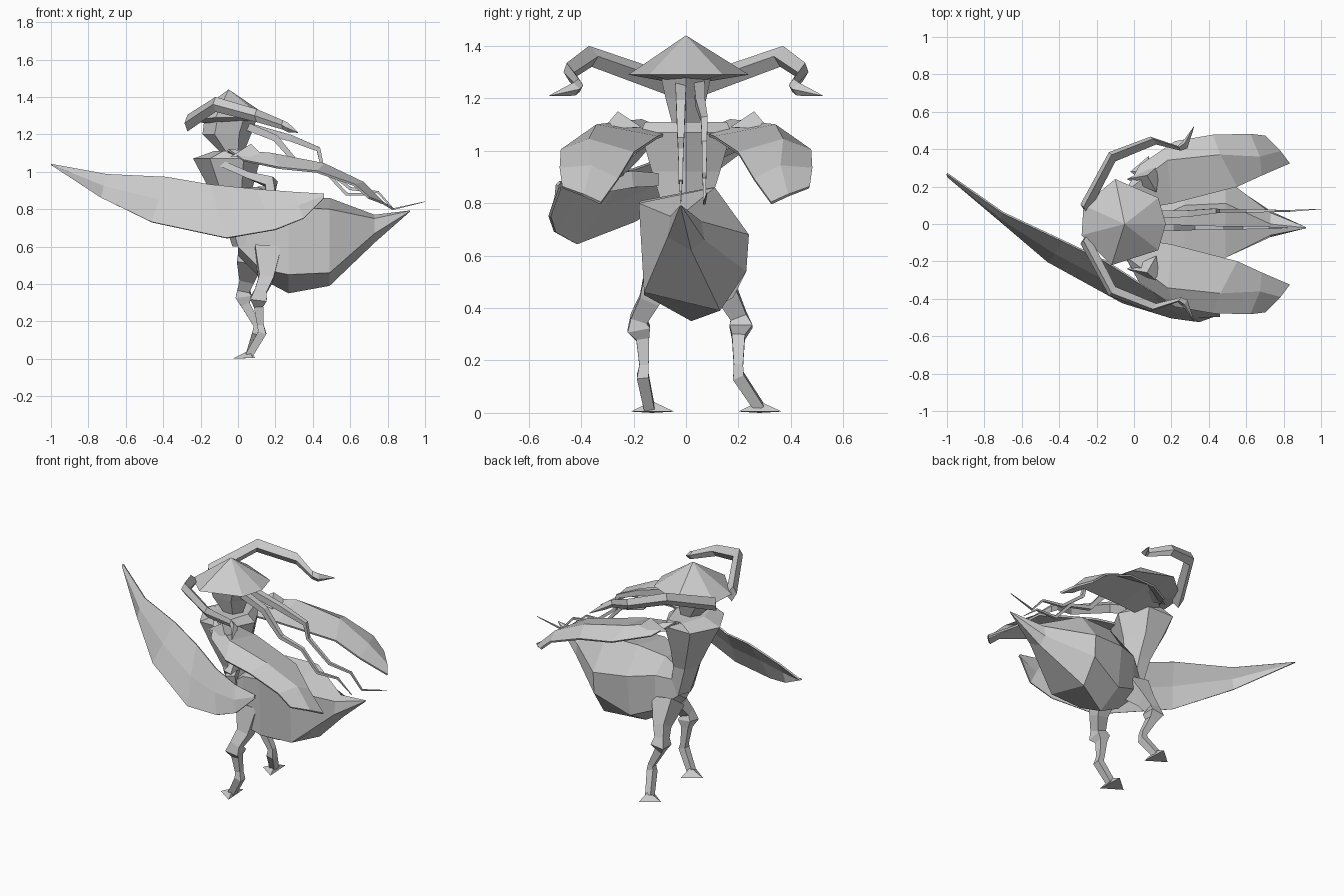
import bpy, bmesh, math
from mathutils import Vector as V


def mesh(name, verts, faces, thick=0):
    me = bpy.data.meshes.new(name)
    me.from_pydata([tuple(v) for v in verts], [], faces)
    bm = bmesh.new()
    bm.from_mesh(me)
    bmesh.ops.recalc_face_normals(bm, faces=bm.faces)
    bm.to_mesh(me)
    bm.free()
    ob = bpy.data.objects.new(name, me)
    bpy.context.collection.objects.link(ob)
    if thick:
        m = ob.modifiers.new("thickness", 'SOLIDIFY')
        m.thickness = thick
        m.offset = 0
    return ob


def loft(name, rings, closed=True, thick=0):
    n = len(rings[0])
    faces = []
    for i in range(len(rings) - 1):
        for j in range(n if closed else n - 1):
            k = (j + 1) % n
            faces.append((i*n + j, i*n + k, (i+1)*n + k, (i+1)*n + j))
    if closed:
        faces += [tuple(range(n)), tuple(range((len(rings)-1)*n, len(rings)*n))]
    return mesh(name, [p for r in rings for p in r], faces, thick)


def stack(name, levels, n=6):
    # horizontal rings: (centre x, z, radius x, radius y)
    return loft(name, [[V((cx + rx*math.cos(2*math.pi*i/n), ry*math.sin(2*math.pi*i/n), z))
                        for i in range(n)] for cx, z, rx, ry in levels])


def tube(name, path, radii, n=4):
    pts = [V(p) for p in path]
    rings = []
    for i, p in enumerate(pts):
        d = (pts[min(i+1, len(pts)-1)] - pts[max(i-1, 0)]).normalized()
        ref = V((0, 1, 0)) if abs(d.y) < .8 else V((1, 0, 0))
        a = d.cross(ref).normalized()
        b = d.cross(a)
        rings.append([p + radii[i]*(a*math.cos(2*math.pi*(k+.5)/n) + b*math.sin(2*math.pi*(k+.5)/n))
                      for k in range(n)])
    return loft(name, rings)


# Head and hood
stack("face", [(-.04, 1.28, .14, .11), (-.06, 1.2, .13, .09), (-.03, 1.1, .06, .06)])
rim = [(-.27, .1, 1.27), (-.28, -.06, 1.27), (-.12, -.22, 1.29), (.13, -.14, 1.29),
       (.17, 0, 1.29), (.13, .14, 1.29), (-.1, .24, 1.29)]
mesh("hood", rim + [(-.05, 0, 1.44), (-.06, 0, 1.25)],
     [(i, (i+1) % 7, t) for i in range(7) for t in (7, 8)])

# Torso
stack("torso", [(-.03, 1.11, .1, .18), (-.06, 1.07, .18, .2), (-.04, .92, .12, .15),
                (-.01, .78, .08, .1), (.03, .6, .06, .09)])

# Abdomen: rings of (x, y/z outline), slightly heavier on the left
outline = {
    .0: [(0, .55), (.07, .6), (.05, .68), (0, .7), (-.05, .68), (-.07, .6)],
    .12: [(0, .43), (.14, .5), (.14, .72), (.03, .8), (-.12, .77), (-.14, .48)],
    .27: [(.02, .35), (.18, .44), (.21, .7), (.1, .86), (-.17, .81), (-.16, .45)],
    .49: [(.13, .39), (.23, .54), (.24, .68), (.11, .86), (-.18, .8), (-.16, .46)],
    .73: [(.02, .62), (.07, .66), (.06, .73), (.0, .77), (-.06, .75), (-.07, .67)],
    .92: [(-.02, .787), (-.017, .789), (-.017, .791), (-.02, .793), (-.023, .791), (-.023, .789)]}
loft("abdomen", [[V((x, y, z)) for y, z in o] for x, o in outline.items()])

for s, side in ((1, "left"), (-1, "right")):
    # Curved horn, wide and flat at the front of the hood
    horn = [(-.27, .09, 1.26, .04, .045), (-.12, .37, 1.36, .035, .04), (.1, .455, 1.3, .03, .035),
            (.24, .41, 1.25, .018, .025), (.27, .43, 1.235, .025, .025), (.32, .52, 1.21, .002, .002)]
    loft("horn_" + side, [[V((x + w*.6, s*(y - w), z)), V((x, s*y, z + h)), V((x - w*.4, s*(y + w*.4), z)),
                           V((x, s*(y - w*.3), z - h))] for x, y, z, w, h in horn])
    # Wing case
    wing = [[(-.1, .06, 1.07), (-.05, .17, 1.115), (.03, .31, 1.06)],
            [(.2, .11, 1.05), (.18, .34, 1.095), (.22, .44, 1.02)],
            [(.55, .2, .99), (.46, .37, 1.04), (.42, .475, 1.0)],
            [(.68, .26, .89), (.67, .36, .94), (.62, .48, .93)],
            [(.83, .325, .8), (.78, .39, .83), (.7, .47, .86)]]
    loft("wing_" + side, [[(x, s*y, z) for x, y, z in r] for r in wing], False, .012)
    # Shoulder spike
    mesh("shoulder_spike_" + side, [(-.04, s*.24, 1.08), (.12, s*.17, 1.09), (.14, s*.32, 1.08),
                                    (.07, s*.26, 1.15)], [(0, 1, 3), (1, 2, 3), (2, 0, 3), (0, 1, 2)])

# Legs
for name, path, foot in (
        ("leg_right", [(.16, -.08, .58), (.15, -.14, .43), (.12, -.18, .36), (.11, -.18, .32), (.11, -.165, .28),
                       (.12, -.16, .18), (.13, -.165, .14), (.06, -.14, .02)], (.03, -.13)),
        ("leg_left", [(.07, .08, .55), (.05, .17, .43), (.03, .2, .37), (.03, .21, .33), (.04, .2, .29),
                      (.1, .2, .18), (.1, .2, .14), (.06, .28, .02)], (.04, .28))):
    tube(name, path, [.1, .055, .045, .062, .035, .025, .032, .028])
    fx, fy = foot
    mesh(name + "_foot", [(fx-.06, fy, 0), (fx+.04, fy+.085, .005), (fx+.05, fy-.08, .005), (fx+.03, fy, .045)],
         [(0, 1, 2), (0, 1, 3), (1, 2, 3), (2, 0, 3)])

# Arm holding the blade
tube("arm", [(-.1, -.14, 1.05), (.06, -.2, .98), (.18, -.26, .94), (.17, -.34, .88)],
     [.025, .025, .04, .035])
tube("hand", [(.06, -.12, .89), (.13, -.22, .89), (.2, -.36, .86)], [.035, .045, .04])

# Big curved blade
top = [(-1, .27, 1.04), (-.7, .06, .985), (-.38, -.09, .97), (-.15, -.2, .93),
       (.1, -.36, .905), (.3, -.45, .89), (.46, -.48, .88)]
bottom = [(-.995, .265, 1.035), (-.73, .03, .86), (-.46, -.2, .73), (-.06, -.42, .645),
          (.2, -.5, .69), (.35, -.52, .75), (.46, -.48, .86)]
loft("blade", [[a, (V(a)+V(b))/2 + V((0, -.012, 0)), b] for a, b in zip(top, bottom)], False, .01)

# Trailing antennae
tube("antenna_left", [(.02, .05, 1.25), (.28, .055, 1.18), (.43, .07, 1.12), (.45, .07, 1.03), (.6, .07, .91),
                      (.75, .07, .89), (.83, .07, .8), (1, .08, .84)],
     [.03, .025, .018, .014, .012, .009, .007, .002])
tube("antenna_right", [(.03, -.02, 1.25), (.2, -.02, 1.18), (.32, -.02, 1.04), (.47, -.02, 1.0),
                       (.58, -.02, .88), (.72, -.02, .88), (.82, -.02, .8)],
     [.03, .025, .018, .014, .012, .008, .002])
